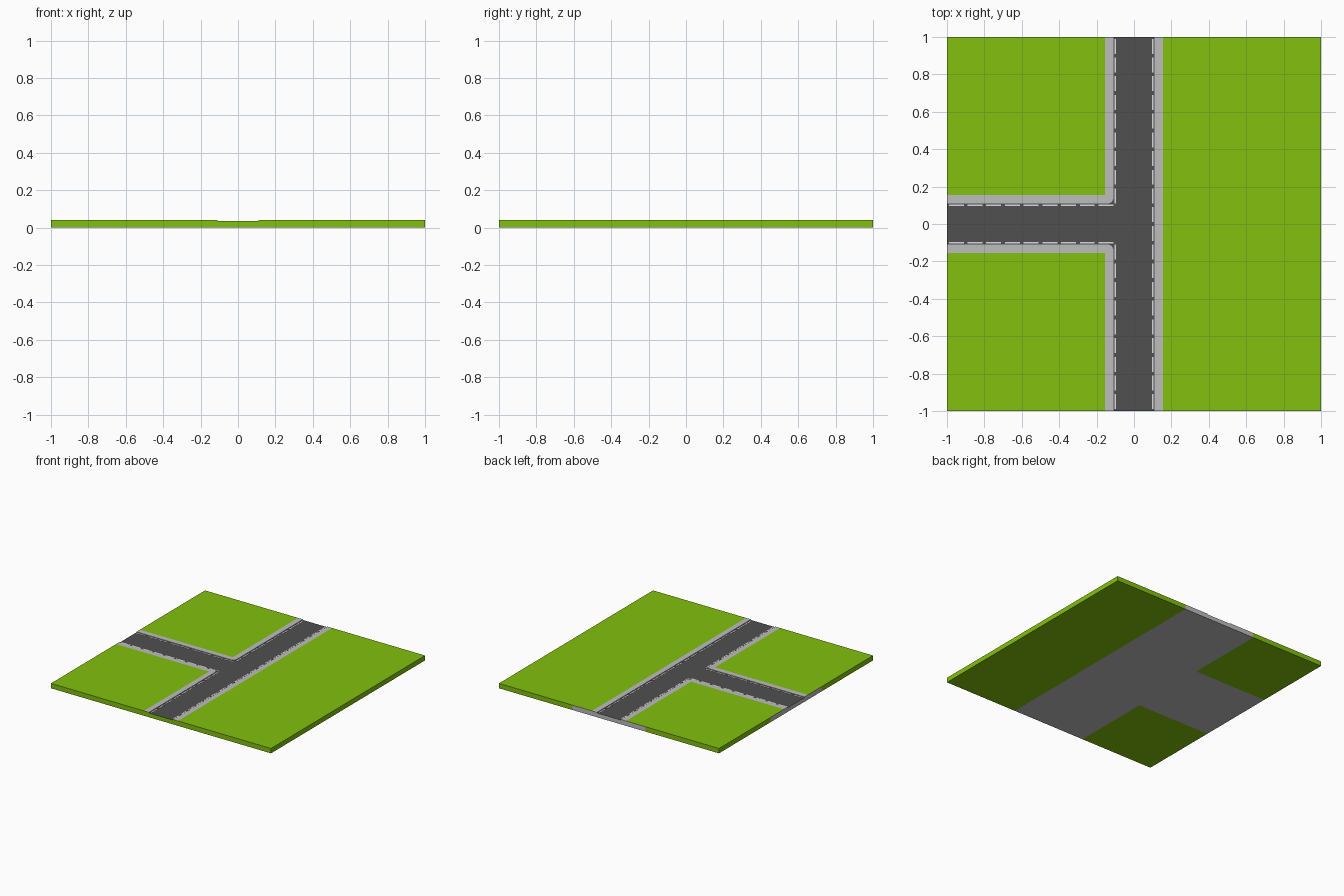
import bpy, bmesh, math

if "Cube" in bpy.data.objects:
    bpy.data.objects.remove(bpy.data.objects["Cube"])


def material(name, rgb):
    m = bpy.data.materials.new(name)
    m.diffuse_color = (*rgb, 1)
    m.use_nodes = True
    m.node_tree.nodes["Principled BSDF"].inputs["Base Color"].default_value = m.diffuse_color
    return m


GRASS = material("grass_green", (0.223, 0.527, 0.004))
PAVE = material("pavement_grey", (0.51, 0.51, 0.52))
ROAD = material("asphalt_grey", (0.08, 0.08, 0.08))
LINE = material("line_white", (0.72, 0.72, 0.72))

BASE, TARMAC, TOP = 0.033, 0.035, 0.04   # heights
ROAD_W, WALK_W, CORE_W = 0.11, 0.155, 0.333   # half widths


def prism(bm, pts, z0, z1):
    low = [bm.verts.new((x, y, z0)) for x, y in pts]
    high = [bm.verts.new((x, y, z1)) for x, y in pts]
    bm.faces.new(low[::-1])
    bm.faces.new(high)
    n = len(pts)
    for i in range(n):
        j = (i + 1) % n
        bm.faces.new((low[i], low[j], high[j], high[i]))


def rect(x0, x1, y0, y1):
    return [(x0, y0), (x1, y0), (x1, y1), (x0, y1)]


def part(name, outlines, z0, z1, mats, rule=None):
    bm = bmesh.new()
    for pts in outlines:
        prism(bm, pts, z0, z1)
    bmesh.ops.recalc_face_normals(bm, faces=bm.faces)
    if rule:
        for f in bm.faces:
            f.material_index = rule(f.calc_center_median(), f.normal)
    me = bpy.data.meshes.new(name)
    bm.to_mesh(me)
    bm.free()
    for m in mats:
        me.materials.append(m)
    ob = bpy.data.objects.new(name, me)
    bpy.context.collection.objects.link(ob)


def front_end(c, n):
    # the front end wall of the tile is green across the road
    return 1 if c.y < -0.999 else 0


def open_ends(c, n):
    # back and left end walls carry the core's grey
    return 1 if c.y > 0.999 or c.x < -0.999 else 0


# Grey T-shaped core below the road
C = CORE_W
part("road_core", [[(-C, -1), (C, -1), (C, 1), (-C, 1), (-C, C), (-1, C),
                    (-1, -C), (-C, -C)]], 0, BASE, [PAVE, GRASS], front_end)

# Full-height grass blocks
part("grass_blocks", [rect(C, 1, -1, 1), rect(-1, -C, C, 1),
                      rect(-1, -C, -1, -C)], 0, TOP, [GRASS])

# Grass verges lying over the core
W = WALK_W
verges = [rect(W, C, -1, 1)]
for s in (1, -1):
    verges.append([(-1, s * W), (-W, s * W), (-W, s), (-C, s),
                   (-C, s * C), (-1, s * C)])
part("grass_verges", verges, BASE, TOP, [GRASS, PAVE], open_ends)

# Pavements, with rounded kerbs at the junction
R, K = ROAD_W, 0.03
walks = [rect(R, W, -1, 1)]
for s in (1, -1):
    arc = [(-R - K + K * math.sin(a), s * (R + K - K * math.cos(a)))
           for a in (math.pi / 2 * i / 6 for i in range(7))]
    walks.append([(-1, s * R)] + arc + [(-R, s), (-W, s), (-W, s * W),
                                        (-1, s * W)])
part("pavements", walks, BASE, TOP, [PAVE, GRASS], front_end)

# Asphalt surface; wide enough to fill behind the rounded kerbs
part("road_surface", [[(-R, -1), (R, -1), (R, 1), (-R, 1), (-R, R + K),
                       (-R - K, R), (-1, R), (-1, -R), (-R - K, -R),
                       (-R, -R - K)]], BASE, TARMAC, [PAVE, ROAD, GRASS],
     lambda c, n: 1 if n.z > 0.5 else (2 if c.y < -0.999 else 0))

# Dashed edge lines
E, H, STEP, DASH = 0.1, 0.004, 0.1, 0.08
dashes = []
for i in range(20):
    a = -1 + i * STEP + 0.01
    b = a + DASH
    dashes.append(rect(E - H, E + H, a, b))
    if abs((a + b) / 2) > E:
        dashes.append(rect(-E - H, -E + H, a, b))
    if b < -E + 0.001:
        for s in (1, -1):
            dashes.append(rect(a, b, s * E - H, s * E + H))
part("edge_lines", dashes, TARMAC - 0.001, TARMAC + 0.001, [LINE])
